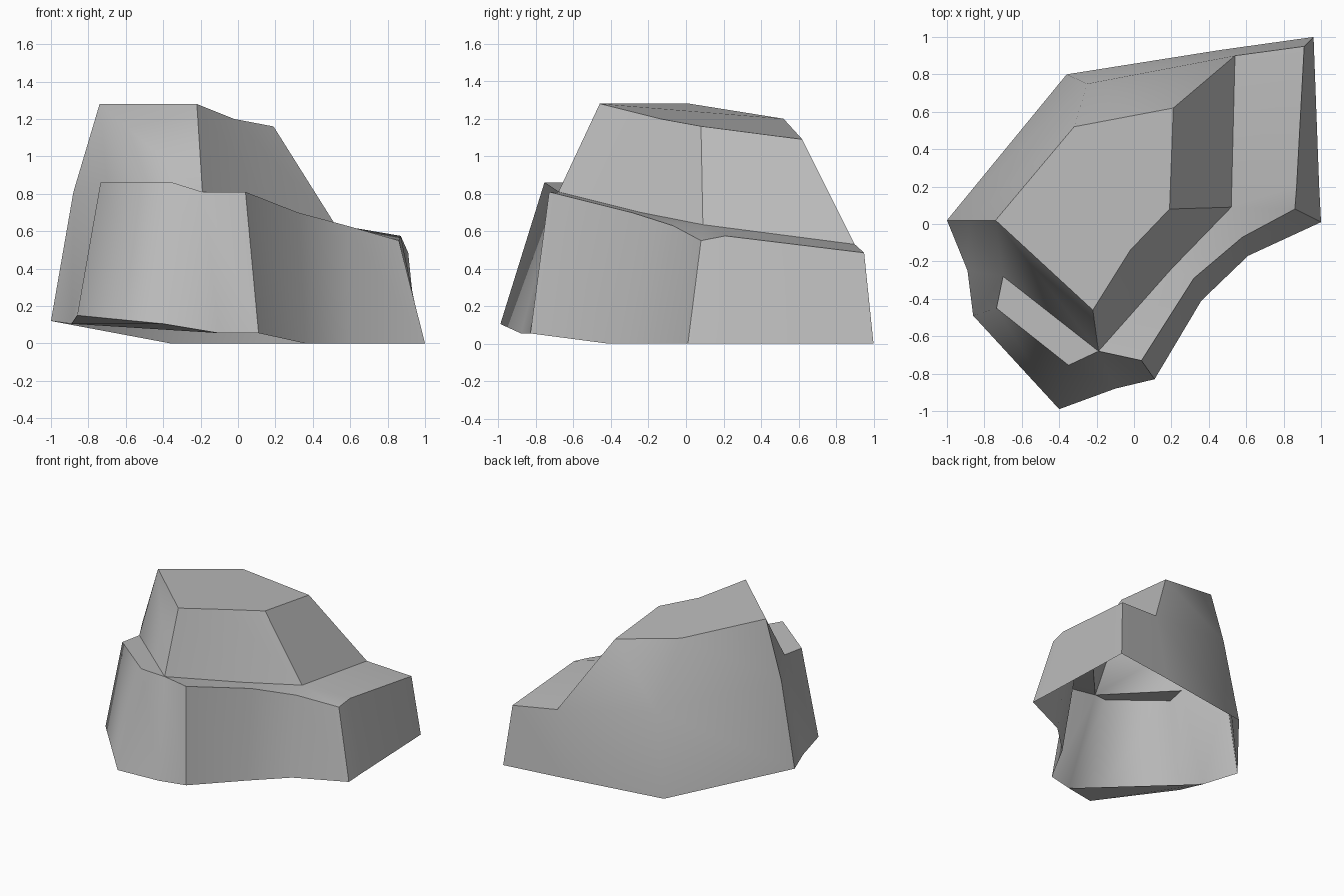
import bpy
import bmesh
from mathutils import Vector

default_cube = bpy.data.objects.get("Cube")
if default_cube:
    bpy.data.objects.remove(default_cube, do_unlink=True)

# Single stone colour
stone = bpy.data.materials.new("grey_stone")
stone.use_nodes = True
stone.diffuse_color = (0.5, 0.5, 0.5, 1)
stone.node_tree.nodes["Principled BSDF"].inputs["Base Color"].default_value = (0.5, 0.5, 0.5, 1)

INSIDE = Vector((0, 0, 0.4))

# Contour of the summit, from the west corner round the front to the back
summit = [(-.74, .02, 1.28), (-.22, -.46, 1.28), (-.02, -.14, 1.2),
          (.19, .08, 1.16), (.21, .62, 1.09), (-.32, .52, 1.2)]
west_top, front_top, slope_top, bend_top, east_top, back_top = summit

# Foot of the upper slopes, where they meet the terraces
west_foot, notch_foot, front_foot = (-.88, .02, .81), (-.7, -.28, .86), (-.19, -.68, .81)
slope_foot, bend_foot, east_foot = (.2, -.24, .7), (.52, .09, .635), (.54, .9, .53)
back_foot = (-.25, .75, .67)

# Outer rim of the terraces and the ground contour below it
bluff_rim = [notch_foot, (-.735, -.45, .86), (-.35, -.755, .86), front_foot, (.04, -.73, .81)]
bluff_base = [(-.89, -.25, .105), (-.86, -.49, .15), (-.4, -.99, .105), (-.1, -.88, .055), (.11, -.83, .055)]
cove_rim = [bluff_rim[-1], (.32, -.29, .7), (.58, -.07, .63), (.86, .08, .55)]
cove_base = [bluff_base[-1], (.36, -.41, 0), (.61, -.17, 0), (1, .01, 0)]
end_rim = [cove_rim[-1], (.87, .21, .575), (.91, .95, .485)]
end_base = [cove_base[-1], (.99, .2, 0), (.96, 1, 0)]
back_base = [end_base[-1], (.46, .93, 0), (-.36, .8, 0), (-1, .02, .12)]
west_base = back_base[-1]


def strip(upper, lower):
    """Quads between two contours of equal length."""
    return [[upper[i], lower[i], lower[i + 1], upper[i + 1]] for i in range(len(upper) - 1)]


def rock_part(name, faces):
    """One smooth patch of rock; its border with other patches stays sharp."""
    bm = bmesh.new()
    corners = {}
    for face in faces:
        for point in face:
            if point not in corners:
                corners[point] = bm.verts.new(point)
        bm.faces.new([corners[point] for point in face])
    bm.normal_update()
    for face in bm.faces:
        face.smooth = True
        if face.normal.dot(face.calc_center_median() - INSIDE) < 0:
            face.normal_flip()
    mesh = bpy.data.meshes.new(name)
    bm.to_mesh(mesh)
    bm.free()
    mesh.materials.append(stone)
    part = bpy.data.objects.new(name, mesh)
    bpy.context.collection.objects.link(part)
    return part


# Summit and upper slopes
rock_part("summit", [summit])
rock_part("front_slope", strip([front_top, slope_top, bend_top], [front_foot, slope_foot, bend_foot]))
rock_part("east_slope", strip([bend_top, east_top], [bend_foot, east_foot]))

# Western face, running through the notch and round the front bluff
rock_part("west_face_and_bluff",
          [[west_top, west_foot, notch_foot],
           [west_top, notch_foot, front_foot, front_top],
           [west_foot, west_base, bluff_base[0], notch_foot]]
          + strip(bluff_rim, bluff_base))
rock_part("bluff_underside", [bluff_base[:-1]])

# Terraces
rock_part("west_terrace", [bluff_rim[:-1]])
rock_part("east_terrace",
          strip([front_foot, slope_foot, bend_foot], cove_rim[:-1])
          + [[bend_foot, cove_rim[-2], end_rim[0], end_rim[1]],
             [bend_foot, end_rim[1], end_rim[2], east_foot]])

# Lower walls
rock_part("cove_wall", strip(cove_rim, cove_base))
rock_part("east_wall", strip(end_rim, end_base))
rock_part("back_wall",
          strip([east_top, back_top, west_top], [east_foot, back_foot, west_foot])
          + strip([end_rim[-1], east_foot, back_foot, west_foot], back_base))
